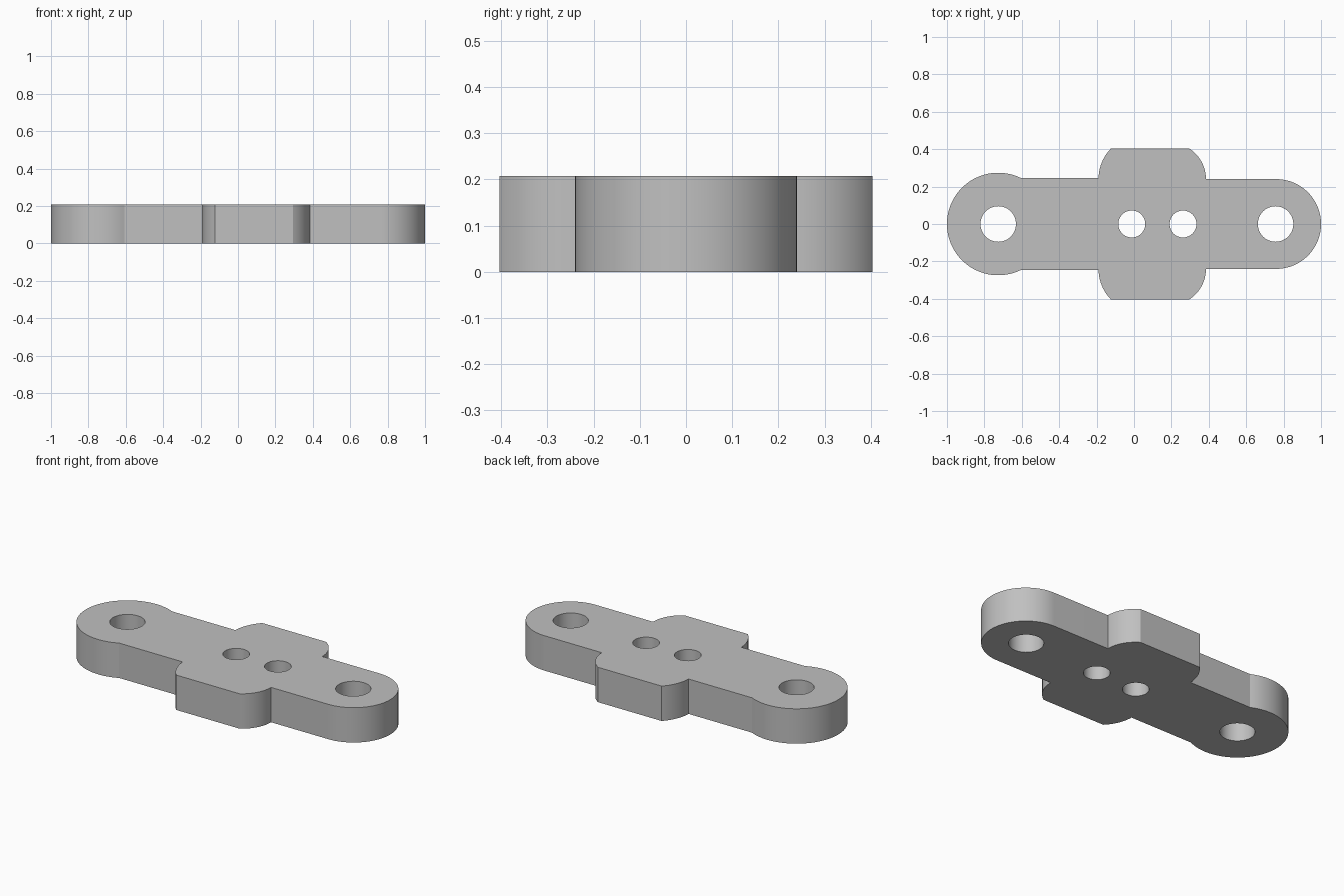
import bpy
import bmesh
from math import radians, cos, sin

cube = bpy.data.objects.get("Cube")
if cube:
    bpy.data.objects.remove(cube, do_unlink=True)

HEIGHT = 0.207


def arc(cx, cy, r, start, end, steps):
    """Points along an arc, angles in degrees."""
    angles = [radians(start + (end - start) * i / steps) for i in range(steps + 1)]
    return [(cx + r * cos(a), cy + r * sin(a)) for a in angles]


def add_loop(bm, points):
    verts = [bm.verts.new((x, y, 0)) for x, y in points]
    return [bm.edges.new((v, verts[(i + 1) % len(verts)])) for i, v in enumerate(verts)]


# Back half of the outline: large end, two rounded shoulders, small end
half = (arc(-0.726, 0, 0.274, 180, 64.3, 36)
        + [(-0.19, 0.247)]
        + arc(0.044, 0.24, 0.234, 180, 135.5, 12)
        + arc(0.191, 0.24, 0.194, 57.7, 0, 14)
        + arc(0.76, 0, 0.24, 90, 0, 28))
outline = half + [(x, -y) for x, y in reversed(half[1:-1])]

# Two end holes and two smaller centre holes: x position and radius
holes = [(-0.726, 0.095), (-0.012, 0.072), (0.262, 0.072), (0.757, 0.095)]

# Fill the pierced profile and extrude it into a plate
bm = bmesh.new()
edges = add_loop(bm, outline)
for x, r in holes:
    edges += add_loop(bm, arc(x, 0, r, 0, 360, 48)[:-1])
bmesh.ops.triangle_fill(bm, edges=edges, use_beauty=True)
top = bmesh.ops.extrude_face_region(bm, geom=bm.faces[:], use_keep_orig=True)
bmesh.ops.translate(bm, vec=(0, 0, HEIGHT),
                    verts=[g for g in top["geom"] if isinstance(g, bmesh.types.BMVert)])
bmesh.ops.recalc_face_normals(bm, faces=bm.faces[:])
mesh = bpy.data.meshes.new("link_plate")
bm.to_mesh(mesh)
bm.free()

plate = bpy.data.objects.new("link_plate", mesh)
bpy.context.collection.objects.link(plate)

# Plain grey finish
grey = bpy.data.materials.new("plain_grey")
grey.use_nodes = True
colour = (0.53, 0.53, 0.53, 1)
grey.diffuse_color = colour
for node in grey.node_tree.nodes:
    if node.type == "BSDF_PRINCIPLED":
        node.inputs["Base Color"].default_value = colour
mesh.materials.append(grey)

# Smooth curved walls, sharp rims
bpy.ops.object.select_all(action="DESELECT")
plate.select_set(True)
bpy.context.view_layer.objects.active = plate
bpy.ops.object.shade_smooth_by_angle(angle=radians(20))
